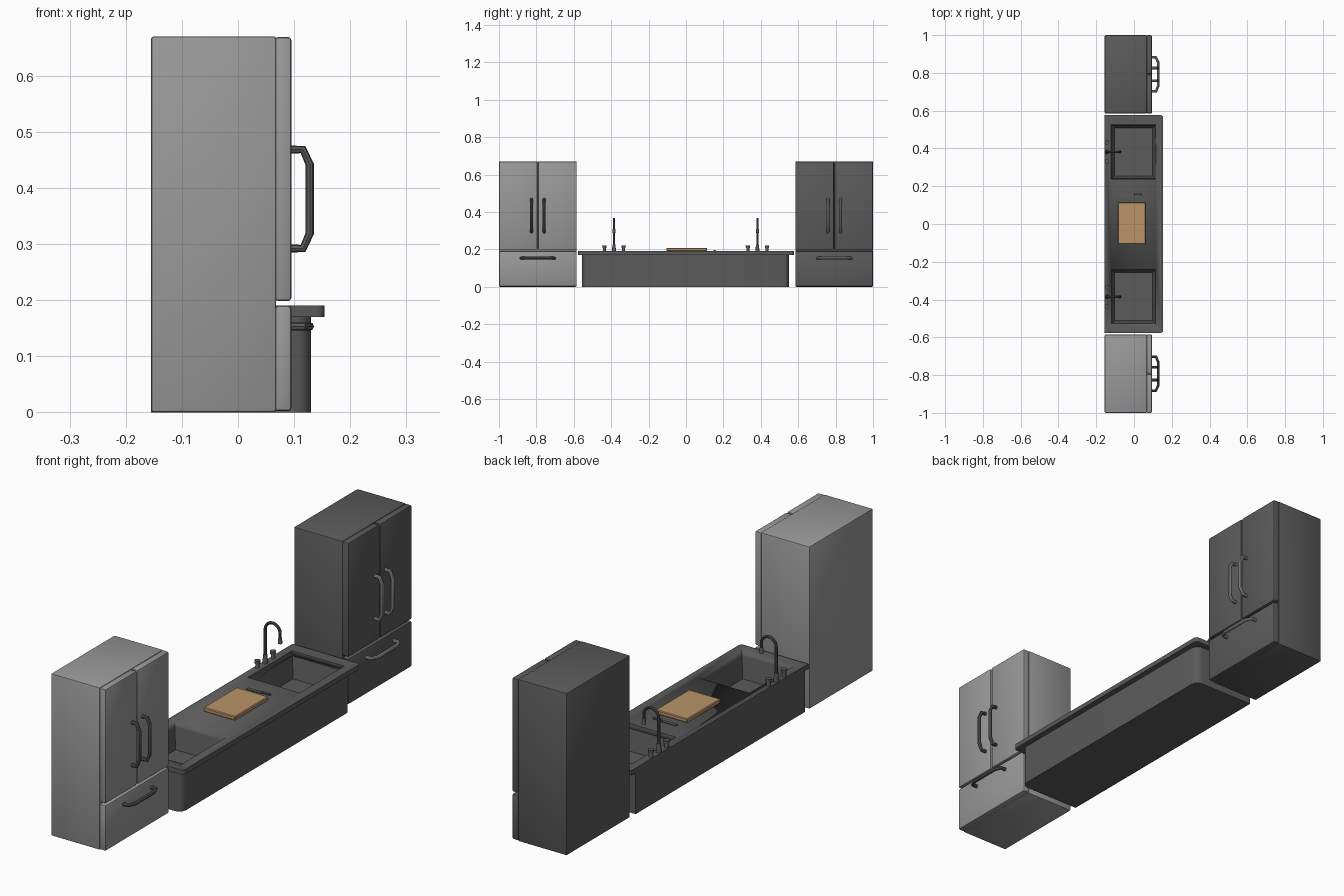
import bpy, bmesh, math
from mathutils import Vector

if "Cube" in bpy.data.objects:
    bpy.data.objects.remove(bpy.data.objects["Cube"], do_unlink=True)


def material(name, rgb):
    m = bpy.data.materials.new(name)
    m.use_nodes = True
    m.diffuse_color = (*rgb, 1)
    m.node_tree.nodes["Principled BSDF"].inputs["Base Color"].default_value = (*rgb, 1)
    return m


LIGHT = material("light grey", (0.32, 0.32, 0.32))
DARK = material("dark grey", (0.105, 0.105, 0.105))
WOOD = material("board wood", (0.49, 0.295, 0.14))


def activate(ob):
    bpy.ops.object.select_all(action="DESELECT")
    ob.select_set(True)
    bpy.context.view_layer.objects.active = ob


def finish(ob, mat):
    ob.data.materials.clear()
    ob.data.materials.append(mat)
    activate(ob)
    bpy.ops.object.shade_smooth_by_angle(angle=math.radians(35))
    return ob


def box(name, lo, hi, mat, bevel=0.0, segments=2, edge_rule=None, taper=0.0):
    """Box between two corners; taper insets the bottom, edge_rule picks edges to bevel."""
    lo, hi = Vector(lo), Vector(hi)
    mid, size = (lo + hi) / 2, hi - lo
    bm = bmesh.new()
    bmesh.ops.create_cube(bm, size=1)
    for v in bm.verts:
        inset = taper if v.co.z < 0 else 0
        for a in (0, 1):
            v.co[a] = mid[a] + math.copysign(size[a] / 2 - inset, v.co[a])
        v.co.z = mid.z + v.co.z * size.z
    if bevel:
        edges = [e for e in bm.edges if edge_rule is None or edge_rule(e, mid)]
        bmesh.ops.bevel(bm, geom=edges, offset=bevel, segments=segments,
                        profile=0.5, affect="EDGES")
    me = bpy.data.meshes.new(name)
    bm.to_mesh(me)
    bm.free()
    ob = bpy.data.objects.new(name, me)
    bpy.context.collection.objects.link(ob)
    return finish(ob, mat)


def tube(name, points, radius, mat, resolution=2):
    """Round bar along a path of points."""
    cu = bpy.data.curves.new(name, "CURVE")
    cu.dimensions = "3D"
    cu.bevel_depth = radius
    cu.bevel_resolution = resolution
    cu.use_fill_caps = True
    sp = cu.splines.new("POLY")
    sp.points.add(len(points) - 1)
    for p, co in zip(sp.points, points):
        p.co = (*co, 1)
    ob = bpy.data.objects.new(name, cu)
    bpy.context.collection.objects.link(ob)
    activate(ob)
    bpy.ops.object.convert(target="MESH")
    return finish(bpy.context.object, mat)


def cylinder(name, x, y, z0, z1, r0, r1, mat):
    bpy.ops.mesh.primitive_cone_add(vertices=16, radius1=r0, radius2=r1, depth=z1 - z0,
                                    location=(x, y, (z0 + z1) / 2))
    ob = bpy.context.object
    ob.name = name
    return finish(ob, mat)


def cut(ob, cutter):
    mod = ob.modifiers.new("cut", "BOOLEAN")
    mod.operation = "DIFFERENCE"
    mod.solver = "EXACT"
    mod.object = cutter
    activate(ob)
    bpy.ops.object.modifier_apply(modifier=mod.name)


# Refrigerators
BACK, SEAM, FRONT = -0.155, 0.07, 0.095


def handle(name, place, half, mat):
    """Bowed pull; place(s, x) maps distance along it and reach to a point."""
    path = [(-half, FRONT - 0.003), (-half, 0.116), (0.027 - half, 0.128)]
    path += [(-s, x) for s, x in reversed(path)]
    tube(name, [place(s, x) for s, x in path], 0.0075, mat)


def fridge(label, cy, mat, metal):
    w = 0.2075
    box(label + "_fridge_body", (BACK, cy - w, 0), (SEAM - 0.002, cy + w, 0.67), mat, 0.005)
    box(label + "_fridge_drawer", (SEAM - 0.004, cy - w, 0.002),
        (FRONT, cy + w, 0.19), mat, 0.006)
    for side, s in (("right", -1), ("left", 1)):
        ys = sorted((cy + s * 0.002, cy + s * w))
        box(f"{label}_fridge_{side}_door", (SEAM - 0.004, ys[0], 0.198),
            (FRONT, ys[1], 0.669), mat, 0.006)
        handle(f"{label}_fridge_{side}_handle",
               lambda t, x, y=cy + s * 0.034: (x, y, 0.38 + t), 0.088, metal)
    handle(label + "_fridge_drawer_handle", lambda t, x: (x, cy + t, 0.153), 0.09, metal)


fridge("light", -0.7925, LIGHT, DARK)
fridge("dark", 0.7925, DARK, LIGHT)


# Counter
def front_vertical(e, mid):
    a, b = (v.co for v in e.verts)
    return abs(a.z - b.z) > 0.01 and a.x > mid.x and b.x > mid.x


base = box("counter_base", (BACK, -0.555, 0), (0.13, 0.55, 0.171), DARK,
           0.03, 4, front_vertical)
top = box("counter_top", (BACK, -0.577, 0.17), (0.154, 0.577, 0.19), DARK,
          0.014, 3, front_vertical)

# Sinks and taps
for label, cy in (("right", -0.385), ("left", 0.382)):
    cutter = box("basin_cutter", (-0.122, cy - 0.145, 0.085), (0.117, cy + 0.145, 0.195),
                 DARK, taper=0.018)
    cut(base, cutter)
    cut(top, cutter)
    bpy.data.objects.remove(cutter, do_unlink=True)

    x, r = -0.143, 0.034
    arc = [(x + r - r * math.cos(a), cy, 0.329 + r * math.sin(a))
           for a in (math.pi * i / 10 for i in range(11))]
    tube(label + "_tap_spout", [(x, cy, 0.19)] + arc + [(x + 2 * r, cy, 0.305)],
         0.006, DARK, 3)
    cylinder(label + "_tap_nozzle", x + 2 * r, cy, 0.288, 0.31, 0.009, 0.007, DARK)
    cylinder(label + "_tap_base", x, cy, 0.188, 0.225, 0.011, 0.008, DARK)
    for side, s in (("right", -1), ("left", 1)):
        ky = cy + s * 0.051
        cylinder(f"{label}_tap_{side}_stem", x, ky, 0.188, 0.208, 0.009, 0.007, DARK)
        cylinder(f"{label}_tap_{side}_knob", x, ky, 0.207, 0.22, 0.011, 0.012, DARK)

# Chopping board and knife
box("chopping_board", (-0.085, -0.105, 0.19), (0.06, 0.113, 0.207), WOOD, 0.003, 1)
box("knife_blade", (-0.065, 0.146, 0.19), (0.003, 0.16, 0.193), DARK)
box("knife_handle", (0.0, 0.15, 0.19), (0.042, 0.159, 0.197), DARK, 0.002, 1)
